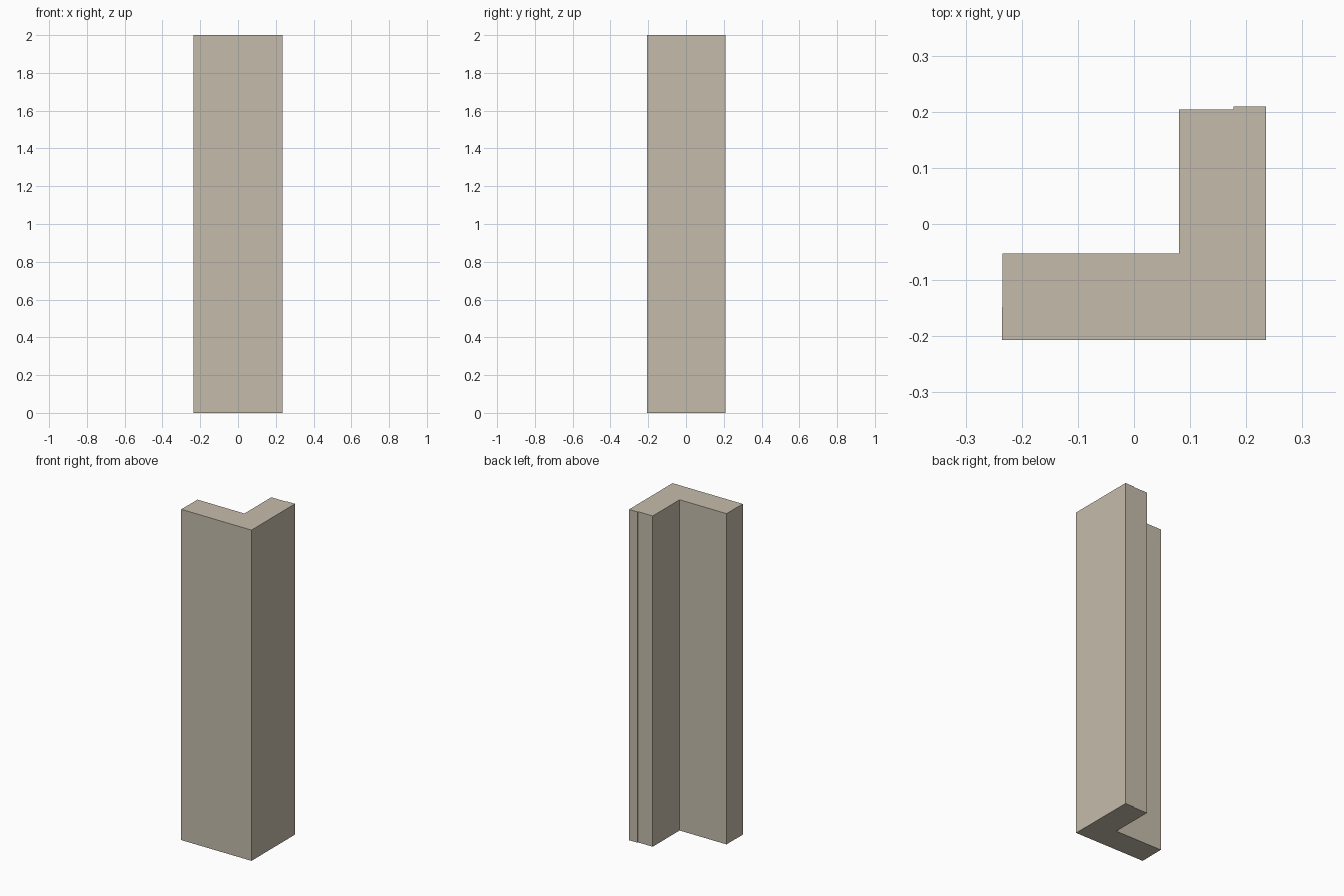
import bpy
import bmesh

if "Cube" in bpy.data.objects:
    bpy.data.objects.remove(bpy.data.objects["Cube"])

HEIGHT = 2.0

# L-shaped cross-section, with a shallow step on the end of each leg
PROFILE = [
    (-0.235, -0.207), (0.235, -0.207),
    (0.235, 0.209), (0.177, 0.209), (0.177, 0.204), (0.08, 0.204),
    (0.08, -0.053), (-0.234, -0.053), (-0.234, -0.148), (-0.235, -0.148),
]

stone = bpy.data.materials.new("warm_stone")
stone.diffuse_color = (0.56, 0.505, 0.41, 1.0)
stone.use_nodes = True
stone.node_tree.nodes["Principled BSDF"].inputs["Base Color"].default_value = stone.diffuse_color

# Corner post: the profile extruded straight up
bm = bmesh.new()
base = bm.faces.new([bm.verts.new((x, y, 0)) for x, y in PROFILE])
top = bmesh.ops.extrude_face_region(bm, geom=[base], use_keep_orig=True)
bmesh.ops.translate(bm, vec=(0, 0, HEIGHT),
                    verts=[v for v in top["geom"] if isinstance(v, bmesh.types.BMVert)])
bmesh.ops.recalc_face_normals(bm, faces=bm.faces[:])

mesh = bpy.data.meshes.new("corner_post")
bm.to_mesh(mesh)
bm.free()
mesh.materials.append(stone)
post = bpy.data.objects.new("corner_post", mesh)
bpy.context.collection.objects.link(post)
